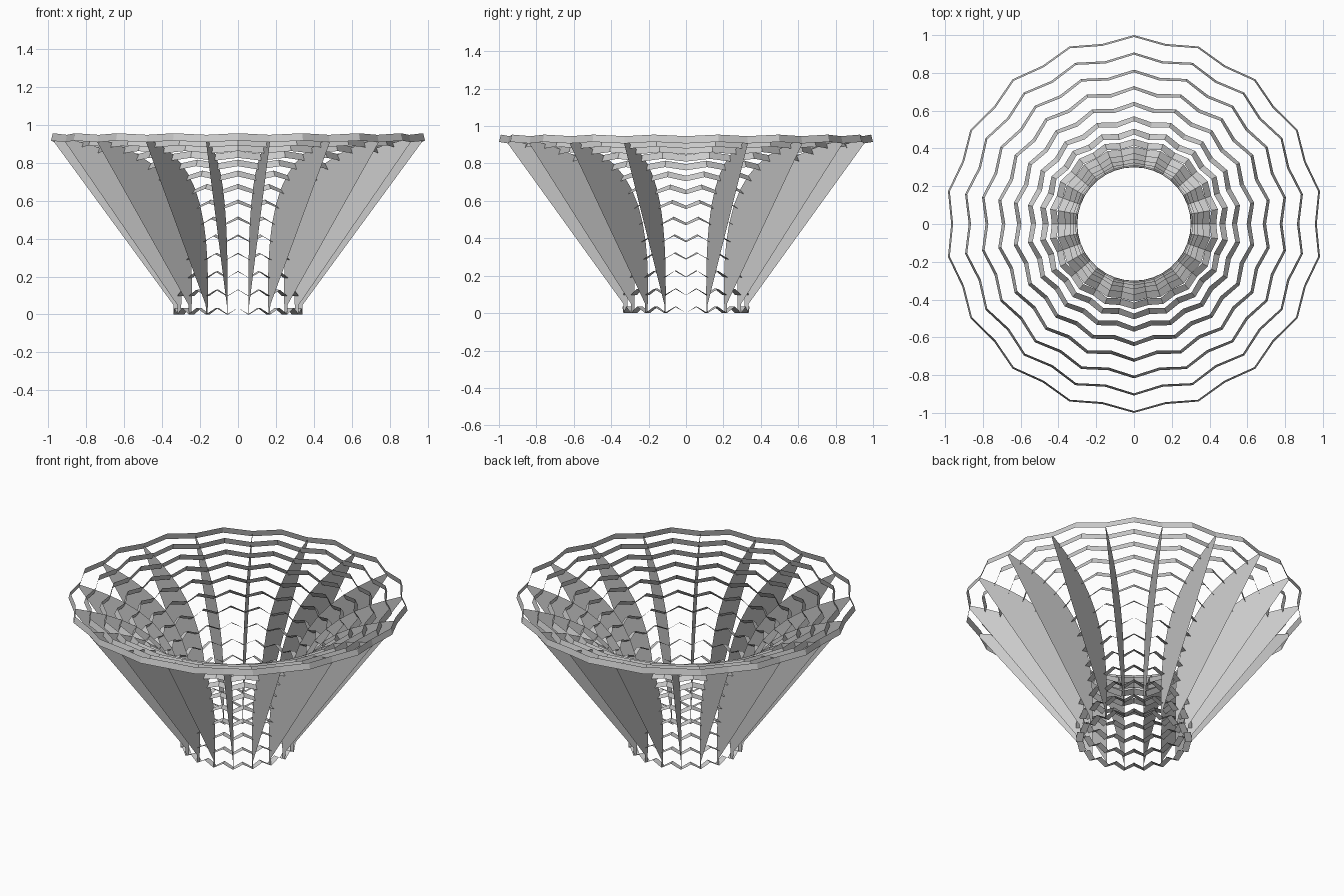
import bpy, math

if "Cube" in bpy.data.objects:
    bpy.data.objects.remove(bpy.data.objects["Cube"])

SIDES = 18          # chevron peaks per ring, ribs in the valleys
RINGS = 14
CURVE = [(0.32, 0.0), (0.32, 0.62), (0.5, 0.81), (0.995, 0.935)]  # flare profile (r, z)
HALF = 0.02         # half width of each band
ZIG = 0.034         # chevron height along the profile


def bezier(t):
    w = ((1 - t) ** 3, 3 * t * (1 - t) ** 2, 3 * t * t * (1 - t), t ** 3)
    return tuple(sum(wi * p[c] for wi, p in zip(w, CURVE)) for c in (0, 1))


# Arc-length table of the profile
N = 1000
pts = [bezier(i / N) for i in range(N + 1)]
lengths = [0.0]
for p, q in zip(pts, pts[1:]):
    lengths.append(lengths[-1] + math.dist(p, q))
TOTAL = lengths[-1]


def profile(s, off=0.0):
    """Radius and height at arc length s, moved off along the inward normal."""
    i = min(range(N + 1), key=lambda k: abs(lengths[k] - s))
    a, b = pts[max(i - 1, 0)], pts[min(i + 1, N)]
    d = math.dist(a, b)
    return (pts[i][0] - off * (b[1] - a[1]) / d,
            pts[i][1] + off * (b[0] - a[0]) / d)


def polar(rz, deg):
    a = math.radians(deg)
    return rz[0] * math.cos(a), rz[0] * math.sin(a), rz[1]


def make(name, verts, faces):
    me = bpy.data.meshes.new(name)
    me.from_pydata(verts, [], faces)
    me.update()
    ob = bpy.data.objects.new(name, me)
    bpy.context.collection.objects.link(ob)
    return ob


step = (TOTAL - ZIG) / (RINGS - 1)

# Chevron rings, each a thin band standing square to the flare
for k in range(RINGS):
    valley = [profile(k * step, o) for o in (-HALF, HALF)]
    peak = [profile(k * step + ZIG, o) for o in (-HALF, HALF)]
    n = SIDES * 2
    verts = []
    for j in range(n):
        verts += [polar(rz, j * 360 / n) for rz in (peak if j % 2 else valley)]
    faces = [(2 * j, 2 * ((j + 1) % n), 2 * ((j + 1) % n) + 1, 2 * j + 1) for j in range(n)]
    make("chevron_ring", verts, faces)

# Flat radial ribs: curved inner edge, straight outer edge
inner = [profile(k * step, 0.022 * math.sin(math.pi * k / (RINGS - 1))) for k in range(RINGS)]
low, tip = (0.34, 0.05), profile((RINGS - 1) * step, -HALF)
outer = [(0.338, 0.0)]
for k in range(RINGS - 1):
    f = k / (RINGS - 2)
    outer.append((low[0] + (tip[0] - low[0]) * f, low[1] + (tip[1] - low[1]) * f))
for j in range(SIDES):
    deg = j * 360 / SIDES
    verts = [polar(p, deg) for p in inner] + [polar(p, deg) for p in outer]
    faces = [(k, RINGS + k, RINGS + k + 1, k + 1) for k in range(RINGS - 1)]
    make("radial_rib", verts, faces)
